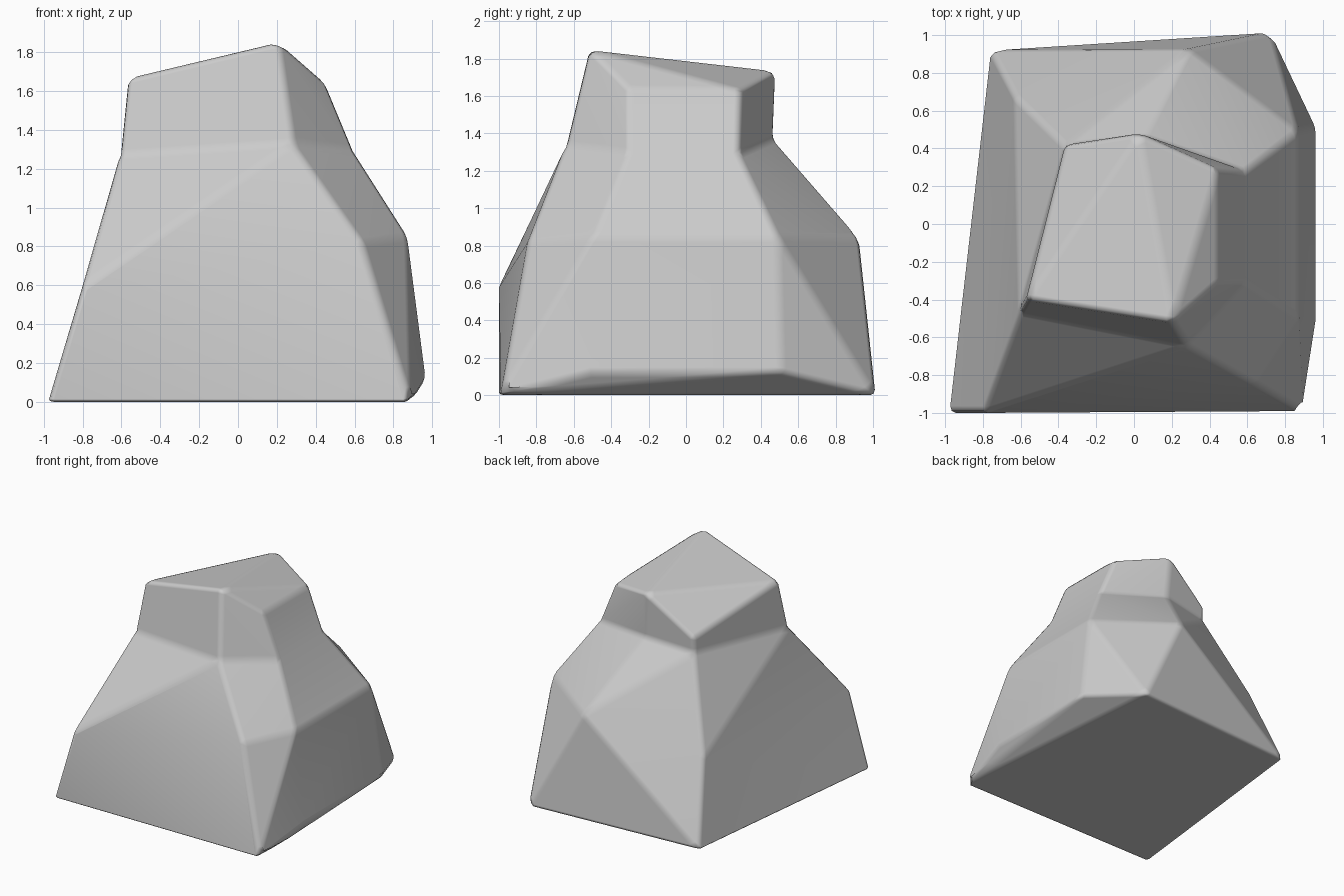
import bpy, bmesh, math
from mathutils import Vector

if "Cube" in bpy.data.objects:
    bpy.data.objects.remove(bpy.data.objects["Cube"])

# Six-sided cross-sections of the boulder, bottom to top
# order: front-left, front-right, right-front, right-back, back-right, back-left
RINGS = [
    [(-.98, -1.0, 0), (.89, -.99, 0), (.965, -.51, .12),
     (.965, .51, .12), (.725, 1.015, 0), (-.76, .92, 0)],
    [(-.805, -1.0, .59), (.64, -.845, .82), (.87, -.49, .85),
     (.87, .49, .85), (.29, .925, .84), (-.635, .68, .63)],
    [(-.61, -.47, 1.27), (.28, -.645, 1.33), (.59, -.31, 1.29),
     (.59, .28, 1.29), (.05, .465, 1.37), (-.365, .415, 1.33)],
    [(-.57, -.40, 1.665), (.205, -.52, 1.85), (.445, -.31, 1.64),
     (.445, .29, 1.635), (.025, .48, 1.735), (-.365, .42, 1.45)],
]

bm = bmesh.new()
rings = [[bm.verts.new(p) for p in ring] for ring in RINGS]


def facet(a, b, c, d):
    """Add a quad; if it is bent, split it along its outer ridge."""
    n = (b.co - a.co).cross(c.co - a.co).normalized()
    off = (d.co - a.co).dot(n)
    if abs(off) < .01:
        bm.faces.new((a, b, c, d))
    elif off < 0:
        bm.faces.new((a, b, c))
        bm.faces.new((a, c, d))
    else:
        bm.faces.new((a, b, d))
        bm.faces.new((b, c, d))


# Sides
for lo, hi in zip(rings, rings[1:]):
    for i in range(6):
        j = (i + 1) % 6
        facet(lo[i], lo[j], hi[j], hi[i])

# Flat base with sloped undercut on the right
A, B, C, D, E, F = rings[0]
facet(A, F, E, B)
facet(B, E, D, C)

# Ridged top
A, B, C, D, E, F = rings[-1]
facet(A, B, E, F)
facet(B, C, D, E)

mesh = bpy.data.meshes.new("boulder")
bm.to_mesh(mesh)
bm.free()
boulder = bpy.data.objects.new("boulder", mesh)
bpy.context.collection.objects.link(boulder)
bpy.context.view_layer.objects.active = boulder
boulder.select_set(True)
bpy.ops.object.shade_smooth()

# Slightly worn edges
bev = boulder.modifiers.new("worn_edges", 'BEVEL')
bev.width = .03
bev.segments = 2
bev.limit_method = 'ANGLE'
bev.angle_limit = math.radians(14)
bev.harden_normals = True
